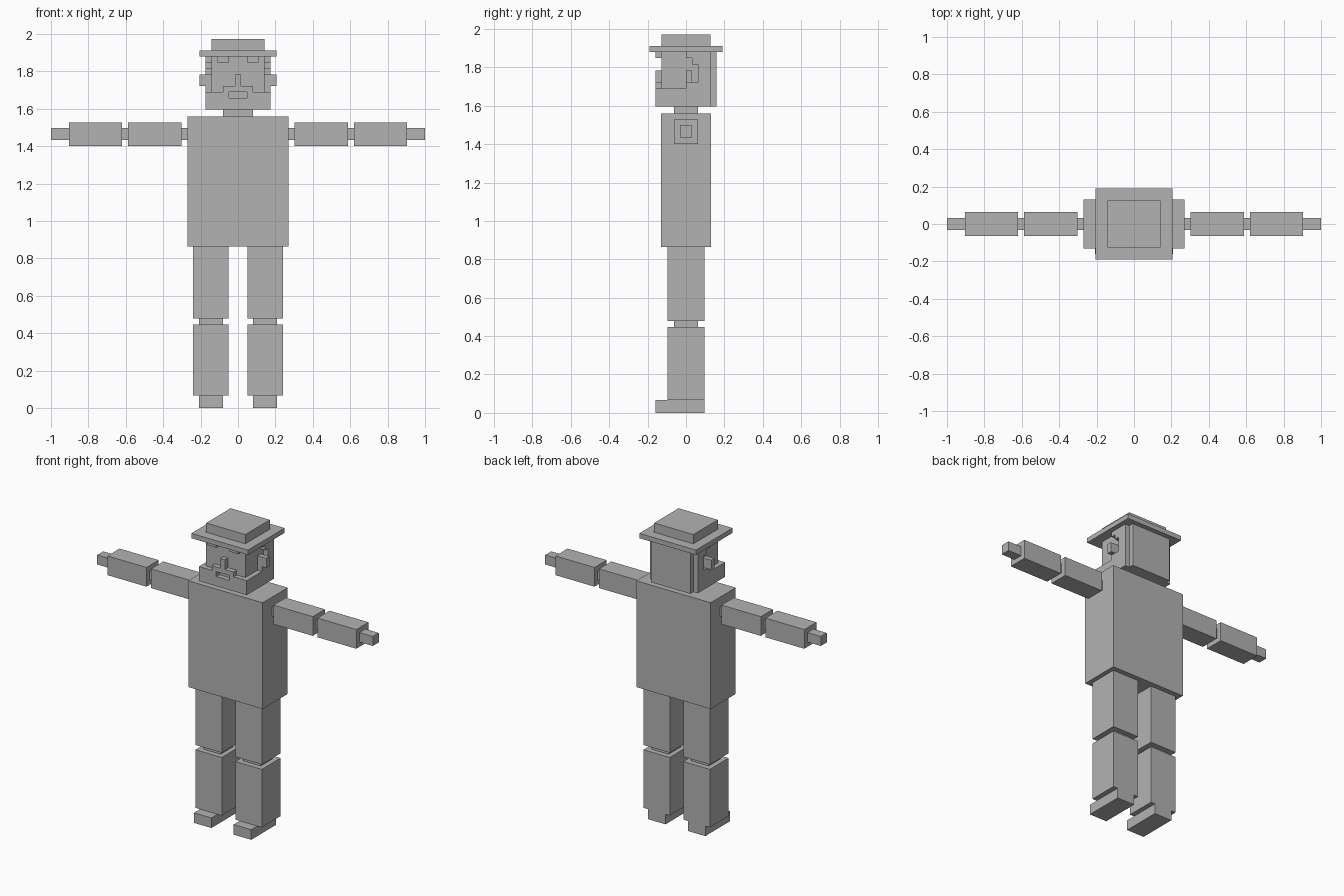
import bpy, bmesh

default = bpy.data.objects.get("Cube")
if default:
    bpy.data.objects.remove(default, do_unlink=True)

grey = bpy.data.materials.new("plain grey")
grey.use_nodes = True
COLOUR = (0.45, 0.45, 0.45, 1)
grey.diffuse_color = COLOUR
grey.node_tree.nodes["Principled BSDF"].inputs["Base Color"].default_value = COLOUR


def finish(name, bm):
    bmesh.ops.recalc_face_normals(bm, faces=bm.faces)
    mesh = bpy.data.meshes.new(name)
    bm.to_mesh(mesh)
    bm.free()
    mesh.materials.append(grey)
    obj = bpy.data.objects.new(name, mesh)
    bpy.context.collection.objects.link(obj)


def box(name, x, y, z):
    bm = bmesh.new()
    bmesh.ops.create_cube(bm, size=1)
    for v in bm.verts:
        for axis, (lo, hi) in enumerate((x, y, z)):
            v.co[axis] = hi if v.co[axis] > 0 else lo
    finish(name, bm)


def pair(name, x, y, z):
    box("left_" + name, x, y, z)
    box("right_" + name, (-x[1], -x[0]), y, z)


def prism(name, outline, axis, lo, hi):
    """Extrude an outline along x (axis 0) or y (axis 1)."""
    bm = bmesh.new()
    place = (lambda a, b: (lo, a, b)) if axis == 0 else (lambda a, b: (a, lo, b))
    face = bm.faces.new([bm.verts.new(place(a, b)) for a, b in outline])
    new = bmesh.ops.extrude_face_region(bm, geom=[face])["geom"]
    for v in new:
        if isinstance(v, bmesh.types.BMVert):
            v.co[axis] = hi
    finish(name, bm)


def mid(r):
    return (-r, r)


# Torso and neck
box("torso", mid(0.27), mid(0.13), (0.863, 1.56))
box("neck", mid(0.08), mid(0.063), (1.56, 1.595))

# Arms
for name, x, r in (("shoulder_joint", (0.27, 0.302), 0.031),
                   ("upper_arm", (0.302, 0.587), 0.063),
                   ("elbow_joint", (0.587, 0.62), 0.031),
                   ("forearm", (0.62, 0.903), 0.063),
                   ("hand", (0.903, 1.0), 0.031)):
    pair(name, x, mid(r), (1.465 - r, 1.465 + r))

# Legs
pair("thigh", (0.05, 0.241), mid(0.097), (0.478, 0.863))
pair("knee_joint", (0.081, 0.208), mid(0.063), (0.447, 0.478))
pair("shin", (0.05, 0.241), mid(0.097), (0.066, 0.447))
pair("foot", (0.081, 0.208), (-0.16, 0.097), (0, 0.066))

# Head, laid out in small square units
U = 0.0316
Z0 = 1.595


def up(n):
    return Z0 + n * U


def back(n):
    return -0.158 + n * U


box("head", mid(4.5 * U), (back(1), back(9)), (up(0), up(9)))
box("back_hair", mid(4.5 * U), (back(9), back(10)), (up(0), up(9)))

# Side hair running down into the beard
side = [(0, 0), (9, 0), (9, 9), (5, 9), (5, 8), (6, 8), (6, 7), (7, 7),
        (7, 4), (5, 4), (5, 3), (0, 3)]
side = [(back(a), up(b)) for a, b in side]
prism("left_side_hair", side, 0, 4.5 * U, 5.5 * U)
prism("right_side_hair", side, 0, -5.5 * U, -4.5 * U)

# Front beard, moustache and nose in one relief, with a mouth notch
half = [(1.5, 2), (1.5, 3), (0, 3), (0, 6), (0.5, 6), (0.5, 4), (2.5, 4),
        (2.5, 3), (4.5, 3), (4.5, 0), (0, 0), (0, 2)]
for name, s in (("left", 1), ("right", -1)):
    prism(name + "_beard_and_nose", [(s * a * U, up(b)) for a, b in half],
          1, back(0), back(1))

pair("ear", (4.5 * U, 6.5 * U), (back(5), back(6)), (up(4), up(6)))
pair("eyebrow", (1.5 * U, 3.5 * U), (back(0), back(1)), (up(8), up(9)))

# Hat
box("hat_brim", mid(6.5 * U), mid(6 * U), (up(9), up(10)))
box("hat_crown", mid(4.5 * U), mid(4 * U), (up(10), 1.972))
